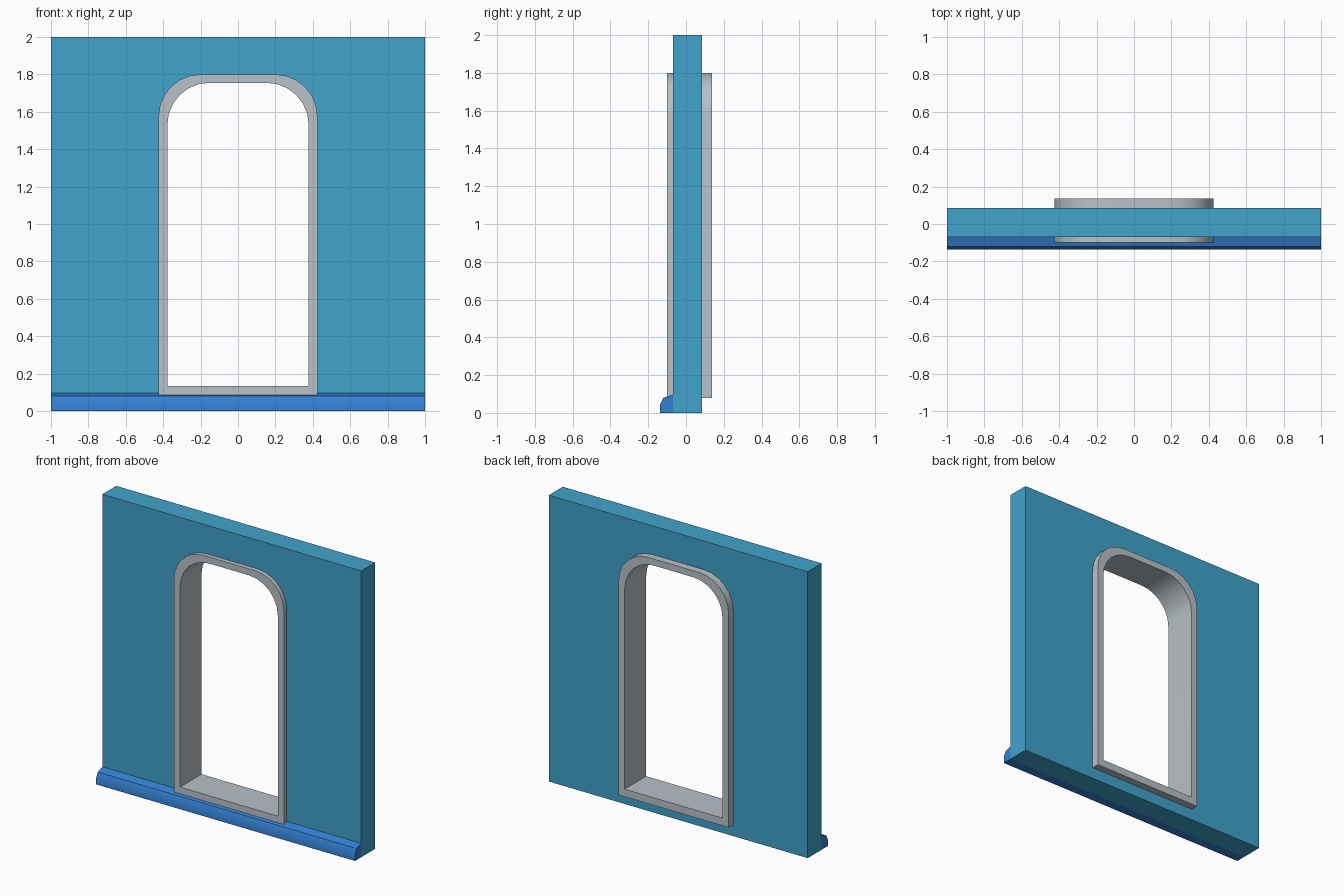
import bpy, bmesh, math
from mathutils import Vector

if "Cube" in bpy.data.objects:
    bpy.data.objects.remove(bpy.data.objects["Cube"])


def material(name, rgb):
    m = bpy.data.materials.new(name)
    m.diffuse_color = (*rgb, 1)
    m.use_nodes = True
    m.node_tree.nodes["Principled BSDF"].inputs["Base Color"].default_value = m.diffuse_color
    return m


def extruded(name, loops, place, depth, mat):
    """Fill 2D loops (later ones are holes) and extrude along a vector."""
    bm = bmesh.new()
    edges = []
    for loop in loops:
        vs = [bm.verts.new(place(a, b)) for a, b in loop]
        edges += [bm.edges.new((vs[i - 1], vs[i])) for i in range(len(vs))]
    bmesh.ops.triangle_fill(bm, edges=edges, use_beauty=True, use_dissolve=False)
    new = bmesh.ops.extrude_face_region(bm, geom=bm.faces[:], use_keep_orig=True)
    moved = [g for g in new["geom"] if isinstance(g, bmesh.types.BMVert)]
    bmesh.ops.translate(bm, verts=moved, vec=Vector(depth))
    bmesh.ops.recalc_face_normals(bm, faces=bm.faces[:])
    mesh = bpy.data.meshes.new(name)
    bm.to_mesh(mesh)
    bm.free()
    mesh.materials.append(mat)
    ob = bpy.data.objects.new(name, mesh)
    bpy.context.collection.objects.link(ob)
    bpy.ops.object.select_all(action='DESELECT')
    ob.select_set(True)
    bpy.context.view_layer.objects.active = ob
    bpy.ops.object.shade_smooth_by_angle(angle=math.radians(30))
    return ob


def arch(half, bottom, top, r=0.225, n=6):
    """Opening outline with square bottom and rounded top corners."""
    pts = [(-half, bottom), (half, bottom)]
    for cx, start in ((half - r, 0), (r - half, math.pi / 2)):
        for i in range(n + 1):
            t = start + i * math.pi / 2 / n
            pts.append((cx + r * math.cos(t), top - r + r * math.sin(t)))
    return pts


wall_blue = material("wall blue", (0.053, 0.366, 0.604))
trim_blue = material("trim blue", (0.034, 0.216, 0.645))
frame_grey = material("frame grey", (0.479, 0.539, 0.578))

# Wall with an opening; the opening edge is buried inside the frame
panel = [(-1, 0), (1, 0), (1, 2), (-1, 2)]
extruded("wall", [panel, arch(0.402, 0.108, 1.778)],
         lambda x, z: (x, -0.069, z), (0, 0.154, 0), wall_blue)

# Window frame lining the opening and standing proud on both sides
extruded("window_frame", [arch(0.425, 0.08, 1.80), arch(0.378, 0.133, 1.755)],
         lambda x, z: (x, -0.10, z), (0, 0.237, 0), frame_grey)

# Skirting board along the front foot of the wall
profile = [(-0.069, 0), (-0.137, 0), (-0.137, 0.045), (-0.12, 0.08), (-0.069, 0.097)]
extruded("skirting", [profile], lambda y, z: (-1, y, z), (2, 0, 0), trim_blue)
